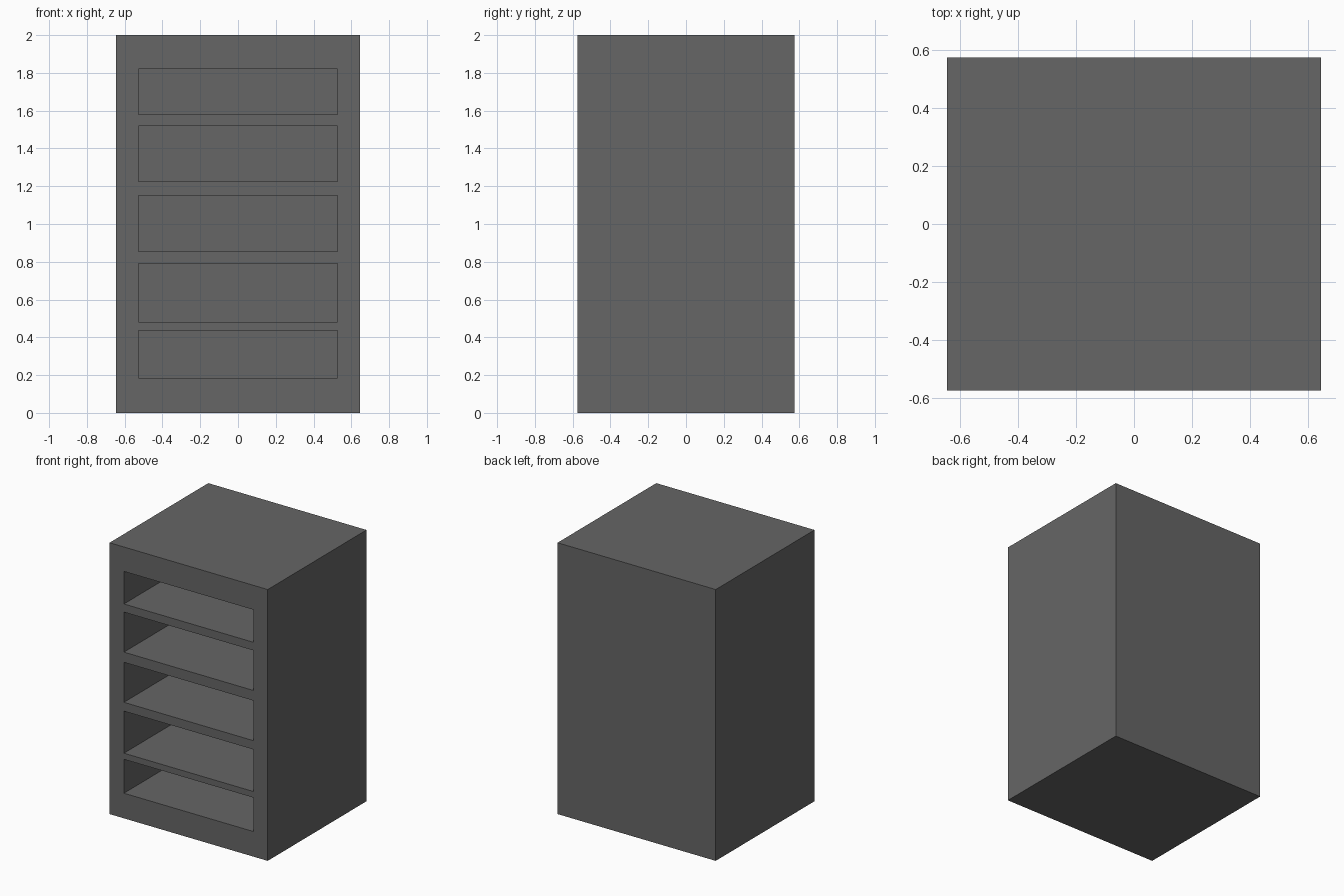
import bpy
from mathutils import Vector

if "Cube" in bpy.data.objects:
    bpy.data.objects.remove(bpy.data.objects["Cube"], do_unlink=True)

WIDTH, DEPTH, HEIGHT = 1.29, 1.15, 2.0
OPENING_WIDTH = 1.055
BACK_WALL = 0.115
# bottom and top height of each compartment
OPENINGS = [(0.185, 0.435), (0.48, 0.79), (0.855, 1.15), (1.225, 1.52), (1.58, 1.82)]


def material(name, value):
    mat = bpy.data.materials.new(name)
    mat.use_nodes = True
    color = (value, value, value, 1)
    mat.diffuse_color = color
    mat.node_tree.nodes["Principled BSDF"].inputs["Base Color"].default_value = color
    return mat


def box(name, low, high):
    low, high = Vector(low), Vector(high)
    bpy.ops.mesh.primitive_cube_add(size=1, location=(low + high) / 2)
    obj = bpy.context.object
    obj.name = name
    obj.scale = high - low
    bpy.ops.object.transform_apply(location=True, rotation=True, scale=True)
    return obj


# solid cabinet body
cabinet = box("cabinet", (-WIDTH / 2, -DEPTH / 2, 0), (WIDTH / 2, DEPTH / 2, HEIGHT))
cabinet.data.materials.append(material("dark_grey", 0.133))

# hollow out the open compartments, leaving shelves between them
for bottom, top in OPENINGS:
    cutter = box("compartment_cutter",
                 (-OPENING_WIDTH / 2, -DEPTH, bottom),
                 (OPENING_WIDTH / 2, DEPTH / 2 - BACK_WALL, top))
    cutter.hide_render = True
    cut = cabinet.modifiers.new("compartment", "BOOLEAN")
    cut.operation = "DIFFERENCE"
    cut.solver = "EXACT"
    cut.object = cutter
    bpy.context.view_layer.objects.active = cabinet
    bpy.ops.object.modifier_apply(modifier=cut.name)
    bpy.data.objects.remove(cutter, do_unlink=True)
